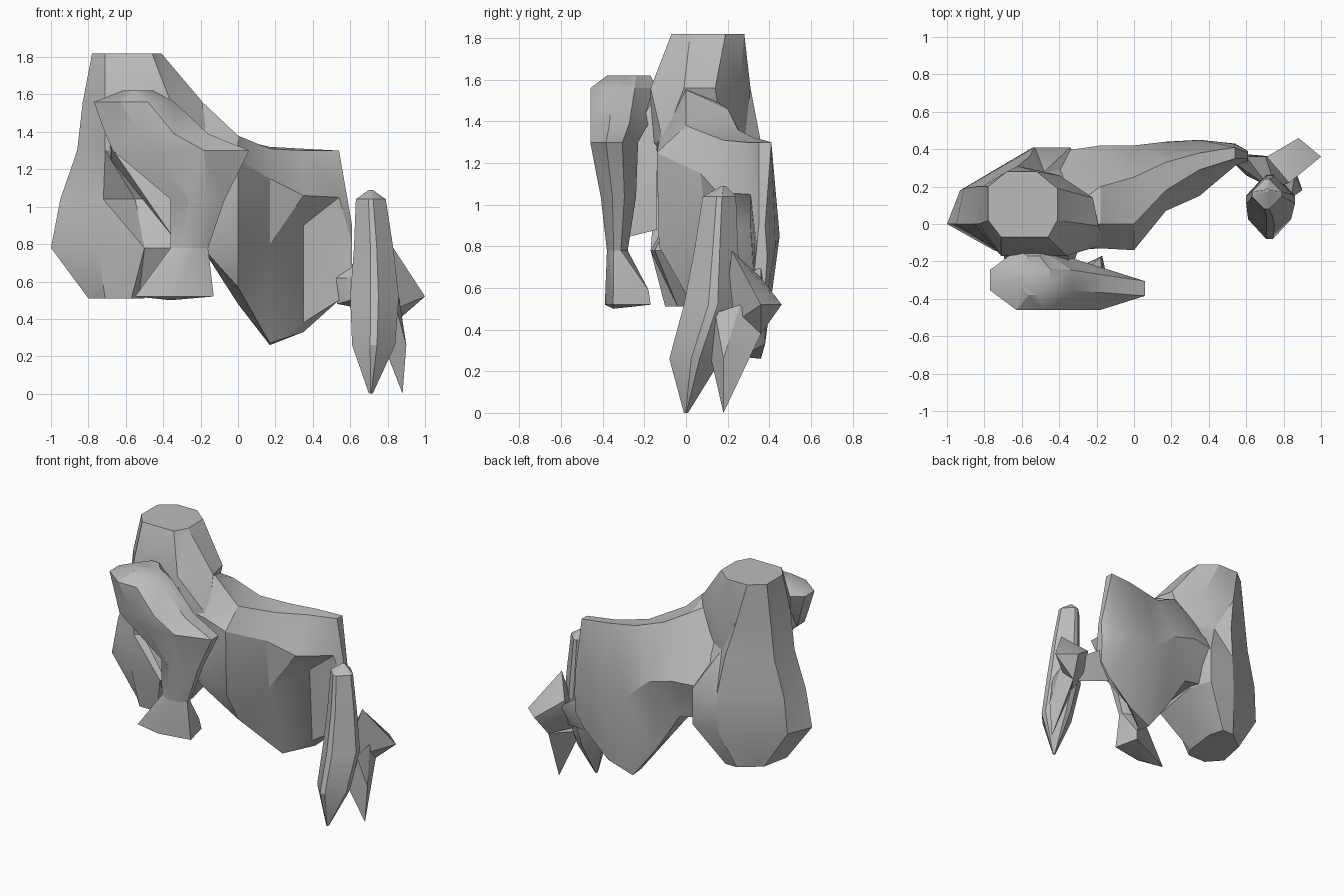
import bpy
import bmesh
import math
from mathutils import Vector

cube = bpy.data.objects.get("Cube")
if cube:
    bpy.data.objects.remove(cube, do_unlink=True)

# Single stone grey
stone = bpy.data.materials.new("stone_grey")
stone.use_nodes = True
stone.diffuse_color = (0.5, 0.5, 0.5, 1)
stone.node_tree.nodes["Principled BSDF"].inputs["Base Color"].default_value = stone.diffuse_color


def finish(name, bm):
    """Turn a bmesh into a shaded, coloured object."""
    bmesh.ops.triangulate(bm, faces=bm.faces[:])
    bmesh.ops.recalc_face_normals(bm, faces=bm.faces[:])
    mesh = bpy.data.meshes.new(name)
    bm.to_mesh(mesh)
    bm.free()
    mesh.materials.append(stone)
    part = bpy.data.objects.new(name, mesh)
    bpy.context.collection.objects.link(part)
    bpy.ops.object.select_all(action="DESELECT")
    part.select_set(True)
    bpy.context.view_layer.objects.active = part
    bpy.ops.object.shade_smooth_by_angle(angle=math.radians(28))
    return part


def loft(name, rings):
    """Skin a list of equal-length rings of points and cap both ends."""
    bm = bmesh.new()
    loops = [[bm.verts.new(point) for point in ring] for ring in rings]
    for lower, upper in zip(loops, loops[1:]):
        for i in range(len(lower)):
            j = (i + 1) % len(lower)
            bm.faces.new((lower[i], lower[j], upper[j], upper[i]))
    bm.faces.new(loops[0])
    bm.faces.new(loops[-1])
    return finish(name, bm)


def octagon(z, left, right, front, back, cut=.33):
    """Level ring: a rectangle with its corners cut off."""
    dx = (right - left) * cut
    dy = (back - front) * cut
    return [Vector((x, y, z)) for x, y in (
        (left + dx, front), (right - dx, front),
        (right, front + dy), (right, back - dy),
        (right - dx, back), (left + dx, back),
        (left, back - dy), (left, front + dy))]


def stack(name, levels, cut):
    return loft(name, [octagon(*level, cut) for level in levels])


def hull(name, points):
    """Faceted lump around a few corner points."""
    bm = bmesh.new()
    for point in points:
        bm.verts.new(point)
    bmesh.ops.convex_hull(bm, input=bm.verts[:])
    loose = [v for v in bm.verts if not v.link_faces]
    bmesh.ops.delete(bm, geom=loose, context="VERTS")
    return finish(name, bm)


# Upright column: (x, y) outlines by height, with a flat top and swollen base
levels = {
    .51: [(-.71, -.1), (-.57, -.1), (-.53, -.04), (-.5, .2), (-.53, .31), (-.62, .31), (-.76, .2), (-.8, 0)],
    .78: [(-.75, -.14), (-.5, -.17), (-.36, -.15), (-.29, .25), (-.34, .41), (-.54, .41), (-.93, .18), (-1, 0)],
    1.04: [(-.72, -.15), (-.55, -.01), (-.36, -.02), (-.28, .3), (-.34, .41), (-.53, .41), (-.91, .19), (-.95, 0)],
    1.3: [(-.71, -.17), (-.36, -.17), (-.16, -.11), (-.3, .18), (-.48, .28), (-.56, .36), (-.84, .2), (-.86, 0)],
    1.56: [(-.71, -.17), (-.36, -.17), (-.19, -.01), (-.22, .14), (-.4, .26), (-.62, .31), (-.81, .2), (-.83, 0)],
    1.82: [(-.71, -.07), (-.46, -.07), (-.41, .02), (-.41, .19), (-.52, .28), (-.68, .28), (-.78, .2), (-.78, .02)],
}
loft("column", [[Vector((x, y, z)) for x, y in outline] for z, outline in levels.items()])

# Main body: (y, z) outlines at stations along x
stations = {
    -.45: [(0, 1.6), (-.15, 1.35), (-.06, 1), (0, .85), (.3, .82), (.38, 1.05), (.2, 1.3)],
    -.18: [(0, 1.55), (-.13, 1.3), (-.13, .95), (-.1, .77), (.33, .76), (.42, 1.05), (.2, 1.46)],
    0: [(0, 1.38), (-.14, 1.25), (-.13, .8), (0, .57), (.34, .48), (.42, 1), (.25, 1.36)],
    .17: [(.18, 1.31), (.07, 1.15), (.11, .8), (.26, .27), (.36, .26), (.44, .85), (.33, 1.32)],
    .35: [(.29, 1.3), (.15, 1.06), (.31, .9), (.34, .38), (.38, .33), (.45, .85), (.38, 1.31)],
    .54: [(.35, 1.3), (.31, 1.05), (.33, .8), (.34, .5), (.38, .5), (.43, .8), (.41, 1.3)],
    .61: [(.35, .9), (.34, .8), (.33, .7), (.34, .6), (.38, .6), (.39, .75), (.38, .9)],
}
loft("body", [[Vector((x, y, z)) for y, z in outline] for x, outline in stations.items()])

# Leaning front limb, its three-cornered foot, and the web joining it to the column
ankle = (.78, -.36, -.16, -.38, -.28)
stack("front_limb", [
    ankle,
    (1.04, -.36, -.07, -.41, -.24),
    (1.3, -.67, .06, -.46, -.23),
    (1.39, -.71, -.16, -.46, -.18),
    (1.56, -.77, -.34, -.46, -.14),
    (1.62, -.62, -.45, -.38, -.17),
], .33)
hull("front_foot", octagon(*ankle) + [
    (-.55, -.35, .52), (-.13, -.35, .52), (-.17, -.17, .52),
    (-.36, -.39, .52), (-.18, -.18, .59), (-.36, -.35, .5),
])
hull("limb_web", [
    (-.68, -.28, 1.32), (-.34, -.26, 1.32), (-.35, -.3, .84), (-.32, -.14, .88),
    (-.3, -.14, 1.3), (-.36, -.14, 1.54), (-.53, -.15, 1.61), (-.7, -.14, 1.54),
    (-.68, -.14, 1.25),
])

# Side limb: diamond-section post running down to a pointed front toe
stack("side_limb", [
    (0, .7, .72, -.01, .01),
    (.26, .61, .84, -.08, .17),
    (.52, .6, .86, -.01, .27),
    (.78, .62, .83, .04, .25),
    (1.04, .63, .79, .08, .24),
    (1.09, .7, .72, .17, .19),
], .42)
hull("rear_toe", [
    (.88, .18, 0), (.9, .18, .26), (.78, .12, .26), (.74, .2, .36),
    (.84, .36, .38), (.84, .14, .48), (.86, .26, .52),
])

# Spur behind the side limb, and the thin link to the body
hull("spur", [
    (1, .36, .52), (.88, .46, .52), (.71, .36, .65), (.84, .36, .38),
    (.83, .22, .78), (.71, .18, .4), (.68, .3, .52),
])
hull("body_link", [
    (.52, .34, .62), (.52, .38, .62), (.53, .36, .48), (.6, .36, .7),
    (.75, .36, .6), (.72, .2, .62), (.74, .28, .44), (.6, .26, .5),
])
